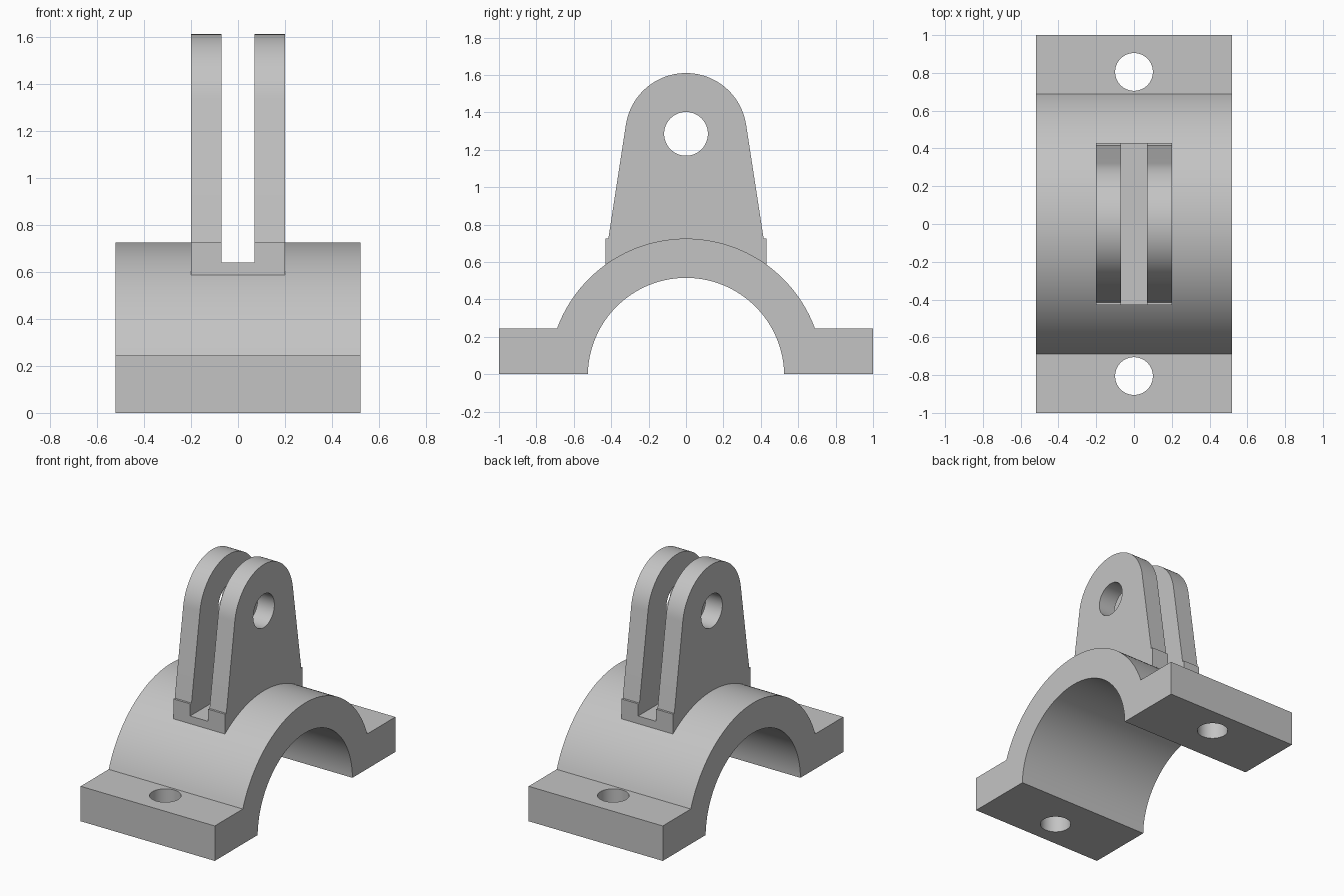
import bpy
import bmesh
import math
from mathutils import Matrix

cube = bpy.data.objects.get("Cube")
if cube:
    bpy.data.objects.remove(cube, do_unlink=True)

# Main dimensions
HALF_WIDTH = 0.52
ARC_Z, OUTER_R, INNER_R = -0.01, 0.735, 0.525
FOOT_TOP = 0.245
PIN_Z, PIN_R, EYE_R = 1.285, 0.117, 0.325
BOLT_Y, BOLT_R = 0.805, 0.1

grey = bpy.data.materials.new("plain grey")
grey.use_nodes = True
colour = (0.55, 0.55, 0.55, 1)
grey.diffuse_color = colour
grey.node_tree.nodes["Principled BSDF"].inputs["Base Color"].default_value = colour


def add_object(name, bm):
    bmesh.ops.recalc_face_normals(bm, faces=bm.faces)
    mesh = bpy.data.meshes.new(name)
    bm.to_mesh(mesh)
    bm.free()
    mesh.materials.append(grey)
    obj = bpy.data.objects.new(name, mesh)
    bpy.context.collection.objects.link(obj)
    return obj


def arc(radius, z, start, end, steps):
    """Points (y, z) along an arc, angles in radians."""
    angles = [start + (end - start) * i / steps for i in range(steps + 1)]
    return [(radius * math.cos(a), z + radius * math.sin(a)) for a in angles]


def extrude_profile(name, points, half):
    """Side profile in y and z, extruded along x."""
    bm = bmesh.new()
    face = bm.faces.new([bm.verts.new((-half, y, z)) for y, z in points])
    new = bmesh.ops.extrude_face_region(bm, geom=[face])["geom"]
    verts = [v for v in new if isinstance(v, bmesh.types.BMVert)]
    bmesh.ops.translate(bm, verts=verts, vec=(2 * half, 0, 0))
    return add_object(name, bm)


def cylinder(name, radius, depth, matrix):
    bm = bmesh.new()
    bmesh.ops.create_cone(bm, cap_ends=True, segments=64, radius1=radius,
                          radius2=radius, depth=depth, matrix=matrix)
    return add_object(name, bm)


def combine(target, other, operation):
    mod = target.modifiers.new(operation, 'BOOLEAN')
    mod.operation, mod.solver, mod.object = operation, 'EXACT', other
    other.hide_render = True
    bpy.context.view_layer.objects.active = target
    bpy.ops.object.modifier_apply(modifier=mod.name)
    bpy.data.objects.remove(other, do_unlink=True)


# Arched saddle with a flat foot on each side
outer_start = math.asin((FOOT_TOP - ARC_Z) / OUTER_R)
inner_start = math.asin(-ARC_Z / INNER_R)
outer = arc(OUTER_R, ARC_Z, outer_start, math.pi - outer_start, 64)
inner = arc(INNER_R, ARC_Z, math.pi - inner_start, inner_start, 64)
saddle = extrude_profile(
    "saddle_bracket",
    [(1, 0), (1, FOOT_TOP)] + outer + [(-1, FOOT_TOP), (-1, 0)] + inner,
    HALF_WIDTH)

# Clevis: stepped pad, tapered sides and a rounded eye
taper = math.radians(8.8)
eye = arc(EYE_R, PIN_Z, taper, math.pi - taper, 48)
clevis = extrude_profile(
    "clevis",
    [(0.43, 0.55), (0.43, 0.725), (0.415, 0.725)] + eye
    + [(-0.415, 0.725), (-0.43, 0.725), (-0.43, 0.55)],
    0.2)
combine(saddle, clevis, 'UNION')

# Slot between the two lugs
slot = extrude_profile("slot_cutter",
                       [(-0.6, 0.64), (0.6, 0.64), (0.6, 1.8), (-0.6, 1.8)], 0.07)
combine(saddle, slot, 'DIFFERENCE')

# Pin hole through both lugs
pin = Matrix.Translation((0, 0, PIN_Z)) @ Matrix.Rotation(math.pi / 2, 4, 'Y')
combine(saddle, cylinder("pin_cutter", PIN_R, 1, pin), 'DIFFERENCE')

# Bolt hole in each foot
for side in (-1, 1):
    place = Matrix.Translation((0, side * BOLT_Y, FOOT_TOP / 2))
    combine(saddle, cylinder("bolt_cutter", BOLT_R, 0.6, place), 'DIFFERENCE')

# Smooth curved walls, crisp edges
bpy.ops.object.select_all(action='DESELECT')
saddle.select_set(True)
bpy.context.view_layer.objects.active = saddle
bpy.ops.object.shade_smooth_by_angle(angle=math.radians(30))
